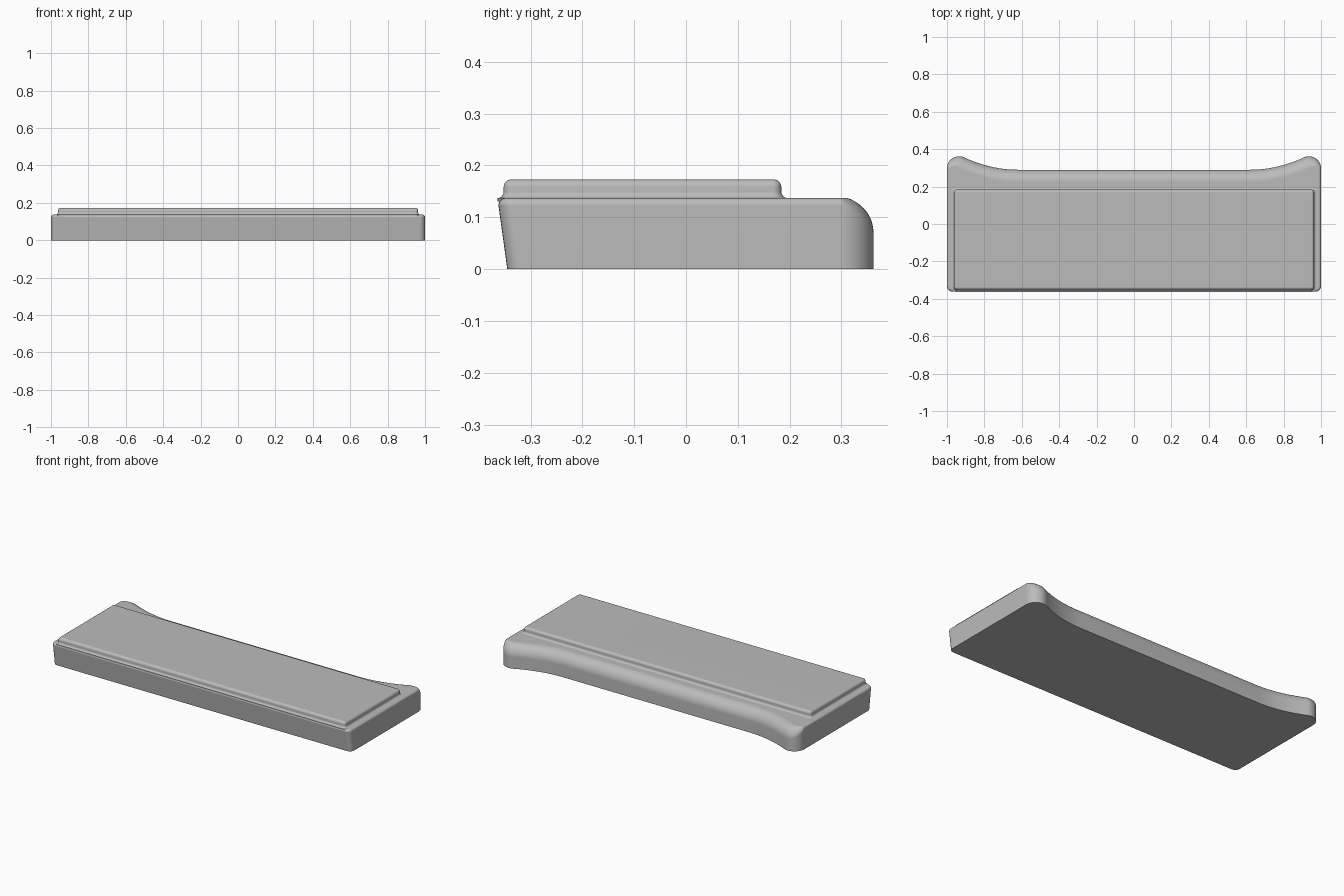
import bpy
import bmesh
from math import sin, cos, radians, sqrt, pi

cube = bpy.data.objects.get("Cube")
if cube:
    bpy.data.objects.remove(cube, do_unlink=True)

grey = bpy.data.materials.new("plain grey")
grey.use_nodes = True
colour = (0.5, 0.5, 0.5, 1)
grey.diffuse_color = colour
grey.node_tree.nodes["Principled BSDF"].inputs["Base Color"].default_value = colour


def arc(cx, cy, r, start, end, steps):
    """Outline points as (x, y, normal x, normal y)."""
    angles = [radians(start + (end - start) * i / steps) for i in range(steps + 1)]
    return [(cx + r * cos(a), cy + r * sin(a), cos(a), sin(a)) for a in angles]


def mirrored(half):
    return half + [(-x, y, -nx, ny) for x, y, nx, ny in reversed(half)]


def loft(name, rings):
    """Skin a stack of closed rings and cap both ends."""
    bm = bmesh.new()
    loops = [[bm.verts.new(p) for p in ring] for ring in rings]
    n = len(loops[0])
    for low, high in zip(loops, loops[1:]):
        for i in range(n):
            j = (i + 1) % n
            bm.faces.new((low[i], low[j], high[j], high[i]))
    bm.faces.new(reversed(loops[0]))
    bm.faces.new(loops[-1])
    bmesh.ops.recalc_face_normals(bm, faces=bm.faces)
    mesh = bpy.data.meshes.new(name)
    bm.to_mesh(mesh)
    bm.free()
    mesh.materials.append(grey)
    obj = bpy.data.objects.new(name, mesh)
    bpy.context.collection.objects.link(obj)
    bpy.ops.object.select_all(action="DESELECT")
    obj.select_set(True)
    bpy.context.view_layer.objects.active = obj
    bpy.ops.object.shade_smooth_by_angle(angle=radians(40))
    weighted = obj.modifiers.new("even shading", "WEIGHTED_NORMAL")
    weighted.keep_sharp = True
    return obj


# Base outline: small front corner, large rear corner, then the scooped rear edge
half = arc(0.97, -0.332, 0.03, -90, 0, 6) + arc(0.935, 0.297, 0.065, 0, 114, 16)
for i in range(1, 17):
    u = 1 - i / 16
    slope = 0.44 * u
    length = sqrt(1 + slope * slope)
    half.append((0.62 + 0.289 * u, 0.29 + 0.066 * u * u, -slope / length, 1 / length))
outline = mirrored(half)


def base_point(point, t):
    """t is None at the floor, otherwise the angle round the top edge."""
    x, y, nx, ny = point
    if t is None:
        return (x, y + 0.017 if y < 0 else y, 0)
    weight = min(1, max(0, ny)) if y > 0 else 0
    if nx < 0 < x or nx > 0 > x:
        weight = 1
    inset = (0.014 + 0.05 * weight) * (1 - cos(t))
    rise = 0.014 + 0.053 * weight
    return (x - nx * inset, y - ny * inset, 0.137 - rise * (1 - sin(t)))


levels = [None] + [pi / 2 * i / 10 for i in range(11)]
loft("base", [[base_point(p, t) for p in outline] for t in levels])

# Raised top panel with a cove at its foot and a rounded upper edge
panel = mirrored(arc(0.947, -0.336, 0.016, -90, 0, 5) + arc(0.947, 0.168, 0.016, 0, 90, 5))
steps = [pi / 2 * i / 6 for i in range(7)]
profile = [(-0.012, 0.13)]
profile += [(-0.012 * (1 - sin(t)), 0.149 - 0.012 * cos(t)) for t in steps]
profile += [(0.015 * (1 - cos(t)), 0.158 + 0.015 * sin(t)) for t in steps]
loft("top_panel", [[(x - nx * d, y - ny * d, z) for x, y, nx, ny in panel]
                   for d, z in profile])
